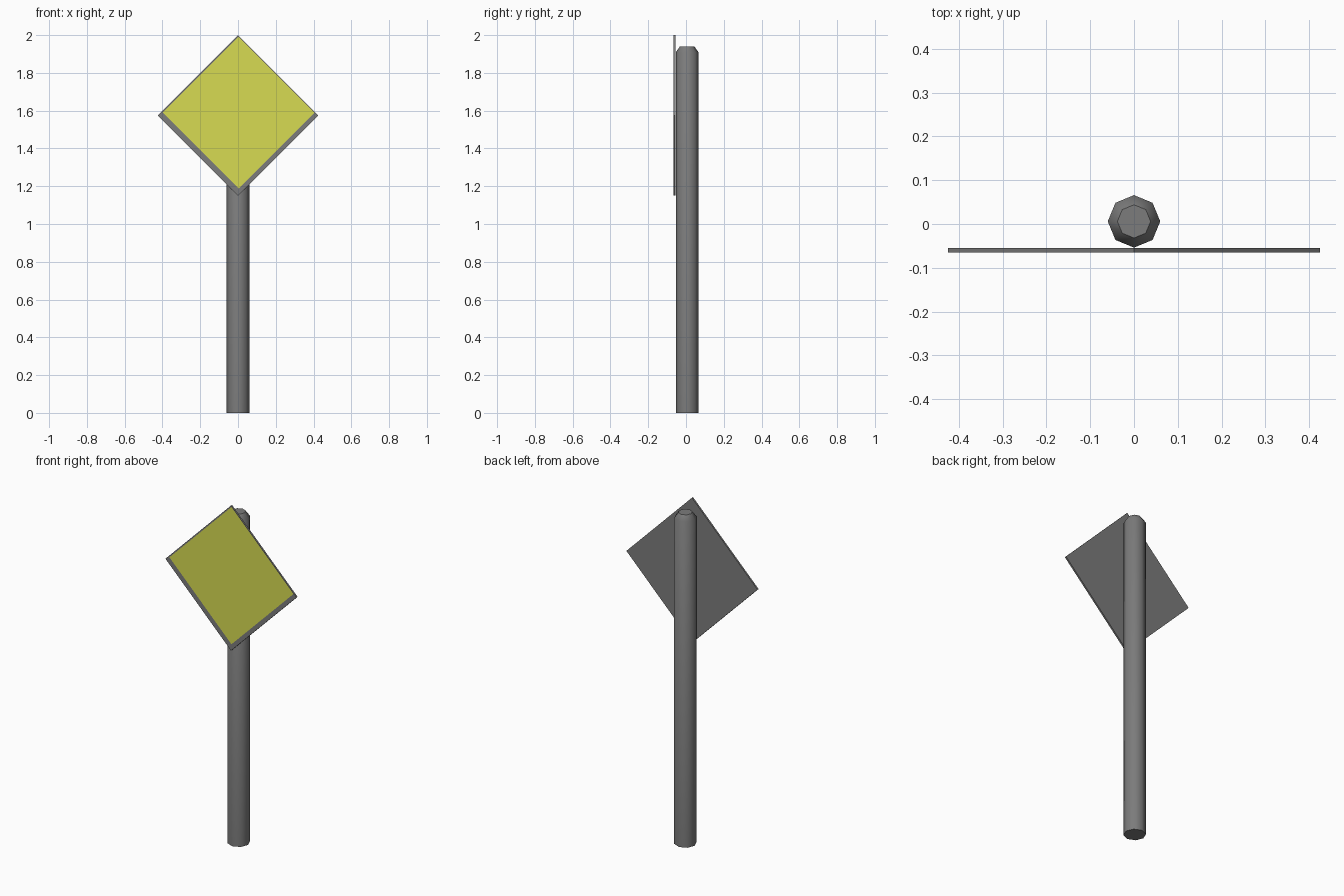
import bpy, bmesh, math

if "Cube" in bpy.data.objects:
    bpy.data.objects.remove(bpy.data.objects["Cube"])


def material(name, rgb):
    m = bpy.data.materials.new(name)
    m.diffuse_color = (*rgb, 1)
    m.use_nodes = True
    m.node_tree.nodes["Principled BSDF"].inputs["Base Color"].default_value = m.diffuse_color
    return m


grey = material("dark grey metal", (0.2, 0.2, 0.2))
yellow = material("sign yellow", (0.68, 0.71, 0.085))


def make_object(name, bm, mats):
    bmesh.ops.recalc_face_normals(bm, faces=bm.faces)
    me = bpy.data.meshes.new(name)
    bm.to_mesh(me)
    bm.free()
    ob = bpy.data.objects.new(name, me)
    bpy.context.collection.objects.link(ob)
    for m in mats:
        me.materials.append(m)
    return ob


def ring(bm, pts):
    return [bm.verts.new(p) for p in pts]


def bridge(bm, a, b):
    n = len(a)
    return [bm.faces.new((a[i], a[(i + 1) % n], b[(i + 1) % n], b[i])) for i in range(n)]


# Pole: eight-sided post with a chamfered top
bm = bmesh.new()
rings = []
for r, z in [(0.06, 0), (0.06, 1.91), (0.038, 1.94)]:
    rings.append(ring(bm, [(r * math.cos(i * math.pi / 4),
                            0.006 + r * math.sin(i * math.pi / 4), z) for i in range(8)]))
for a, b in zip(rings, rings[1:]):
    for f in bridge(bm, a, b):
        f.smooth = True
bm.faces.new(rings[0])
bm.faces.new(rings[-1])
pole = make_object("pole", bm, [grey])
for e in pole.data.edges:  # keep the end caps crisp
    z = [pole.data.vertices[v].co.z for v in e.vertices]
    e.use_edge_sharp = abs(z[0] - z[1]) < 1e-5 and z[0] != 1.91 and (z[0] < 0.1 or z[0] > 1.93)


# Sign plate: thin diamond with a slightly raised-set yellow panel on the front
def diamond(cx, cz, h, y):
    return [(cx + h, y, cz), (cx, y, cz + h), (cx - h, y, cz), (cx, y, cz - h)]


bm = bmesh.new()
back = ring(bm, diamond(0, 1.575, 0.425, -0.055))
front = ring(bm, diamond(0, 1.575, 0.425, -0.065))
panel = ring(bm, diamond(0.003, 1.59, 0.402, -0.065))
bm.faces.new(back)
bridge(bm, back, front)
bridge(bm, front, panel)
bm.faces.new(panel).material_index = 1
make_object("sign_plate", bm, [grey, yellow])
